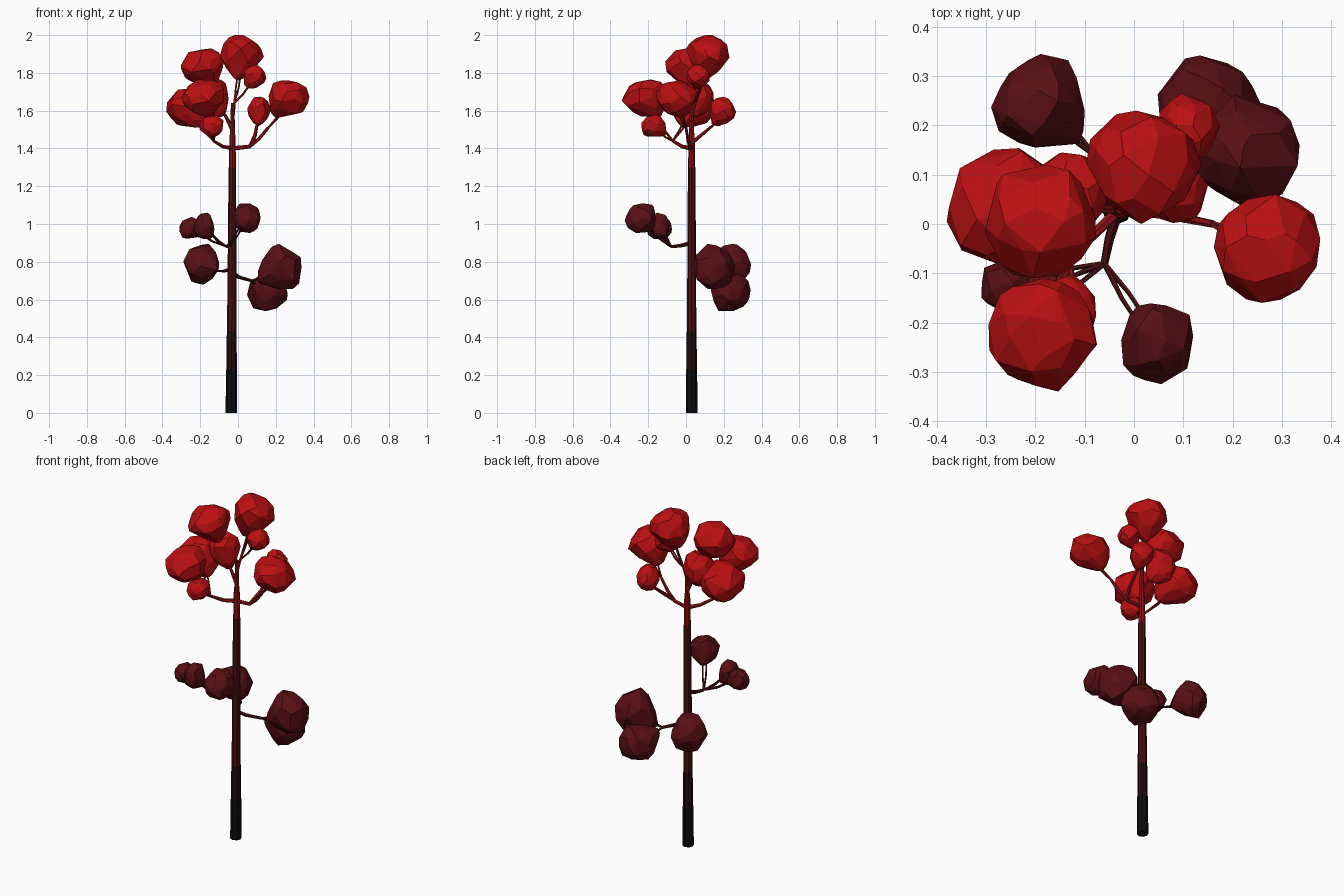
import bpy, bmesh, math, random
from mathutils import Vector

cube = bpy.data.objects.get("Cube")
if cube:
    bpy.data.objects.remove(cube, do_unlink=True)
random.seed(7)


def material(name, r, g, b):
    mat = bpy.data.materials.new(name)
    mat.use_nodes = True
    mat.diffuse_color = (r, g, b, 1)
    mat.node_tree.nodes["Principled BSDF"].inputs["Base Color"].default_value = (r, g, b, 1)
    return mat


BLACK = material("charred black", .004, .004, .005)
BROWN = material("blackened red", .015, .004, .005)
MAROON = material("dark bark red", .065, .005, .006)
DARK = material("dark leaf red", .1, .005, .007)
BARK = material("bright bark red", .26, .006, .007)
RED = material("bright leaf red", .5, .005, .006)


def finish(name, bm, mat):
    bmesh.ops.recalc_face_normals(bm, faces=bm.faces)
    mesh = bpy.data.meshes.new(name)
    bm.to_mesh(mesh)
    bm.free()
    mesh.materials.append(mat)
    obj = bpy.data.objects.new(name, mesh)
    bpy.context.collection.objects.link(obj)
    return obj


def tube(name, path, start, end, mat, sides=6):
    """Tapered faceted tube swept along a path of points."""
    pts = [Vector(p) for p in path]
    bm = bmesh.new()
    rings = []
    for i, p in enumerate(pts):
        along = pts[min(i + 1, len(pts) - 1)] - pts[max(i - 1, 0)]
        turn = Vector((0, 0, 1)).rotation_difference(along)
        radius = start + (end - start) * i / (len(pts) - 1)
        angles = [math.tau * k / sides for k in range(sides)]
        rings.append([bm.verts.new(p + turn @ Vector((math.cos(a), math.sin(a), 0)) * radius)
                      for a in angles])
    for low, high in zip(rings, rings[1:]):
        for k in range(sides):
            n = (k + 1) % sides
            bm.faces.new((low[k], low[n], high[n], high[k]))
    bm.faces.new(rings[0])
    bm.faces.new(rings[-1])
    return finish(name, bm, mat)


def clump(name, centre, half, stem, mat):
    """Faceted leaf mass, narrowed towards its stem and fitted to its extents."""
    count = 46
    pts = []
    for i in range(count):
        z = 1 - 2 * (i + .5) / count
        a = i * math.pi * (3 - math.sqrt(5))
        ring = math.sqrt(1 - z * z)
        p = Vector((ring * math.cos(a), ring * math.sin(a), z))
        p += Vector([random.uniform(-.17, .17) for _ in range(3)])
        p = p.normalized() * random.uniform(.94, 1.06)
        t = p.dot(stem)
        side = p - stem * t
        pts.append(stem * t + side * (1 - .5 * max(0, t + .1)))
    low = [min(p[k] for p in pts) for k in range(3)]
    high = [max(p[k] for p in pts) for k in range(3)]
    bm = bmesh.new()
    for p in pts:
        bm.verts.new([centre[k] + half[k] * (2 * (p[k] - low[k]) / (high[k] - low[k]) - 1)
                      for k in range(3)])
    hull = bmesh.ops.convex_hull(bm, input=bm.verts)
    loose = set(hull["geom_interior"] + hull["geom_unused"])
    bmesh.ops.delete(bm, geom=[v for v in loose if isinstance(v, bmesh.types.BMVert)],
                     context="VERTS")
    # Merge nearly flat neighbours into larger facets
    bmesh.ops.dissolve_limit(bm, angle_limit=math.radians(9), verts=bm.verts, edges=bm.edges)
    return finish(name, bm, mat)


# Trunk in stacked colour bands
def trunk_at(z):
    return (-.035 + .004 * z, .03, z)


bands = [("trunk_base", 0, .23, .031, .029, BLACK),
         ("trunk_lower", .23, .43, .028, .026, BROWN),
         ("trunk_middle", .43, 1.3, .025, .02, MAROON),
         ("trunk_upper", 1.3, 1.47, .019, .016, BARK),
         ("trunk_tip", 1.47, 1.64, .014, .009, BARK)]
for name, z0, z1, r0, r1, mat in bands:
    tube(name, [trunk_at(z0), trunk_at(z1)], r0, r1, mat, sides=8)

# Main branches: the last point of each is the fork its twigs grow from
branches = {
    "right_high": ([trunk_at(1.4), (.06, .02, 1.41), (.11, .01, 1.45), (.16, 0, 1.51)], BARK),
    "back_high": ([(.07, .02, 1.42), (.09, .08, 1.47), (.1, .14, 1.52)], BARK),
    "left_high": ([trunk_at(1.4), (-.08, -.02, 1.41), (-.13, -.07, 1.44)], BARK),
    "crown": ([trunk_at(1.58), (-.02, .05, 1.64)], BARK),
    "crown_left": ([trunk_at(1.5), (-.07, .03, 1.58)], BARK),
    "front_low": ([trunk_at(.9), (-.05, -.03, .885), (-.06, -.08, .88)], MAROON),
    "right_low": ([trunk_at(.75), (.0, .07, .72), (.07, .12, .7)], MAROON),
    "back_low": ([trunk_at(.76), (-.06, .09, .755), (-.08, .14, .75)], MAROON),
}
for name, (path, mat) in branches.items():
    tube("branch_" + name, path, .012, .008, mat)

# Leaf clumps: fork, centre, half extents
crown = [
    ("crown", (.02, .115, 1.88), (.117, .115, .12)),
    ("crown_left", (-.19, .005, 1.825), (.113, .115, .105)),
    ("left_high", (-.265, .037, 1.615), (.115, .117, .105)),
    ("left_high", (-.185, -.225, 1.665), (.11, .115, .1)),
    ("right_high", (.27, -.05, 1.66), (.108, .11, .1)),
    ("crown", (.09, .065, 1.78), (.06, .063, .063)),
    ("back_high", (.112, .195, 1.597), (.063, .07, .077)),
    ("left_high", (-.14, -.17, 1.52), (.063, .067, .058)),
    ("crown_left", (-.135, .06, 1.665), (.085, .085, .1)),
]
lower = [
    ("back_low", (-.195, .25, .787), (.095, .095, .108)),
    ("right_low", (.22, .15, .775), (.116, .112, .12)),
    ("right_low", (.155, .235, .638), (.107, .107, .098)),
    ("front_low", (.047, -.243, 1.03), (.073, .082, .078)),
    ("front_low", (-.25, -.13, .98), (.06, .055, .058)),
    ("front_low", (-.18, -.15, .99), (.055, .063, .07)),
]
for label, group, leaf, bark in (("crown", crown, RED, BARK), ("lower", lower, DARK, MAROON)):
    for i, (fork, centre, half) in enumerate(group, 1):
        c, f = Vector(centre), Vector(branches[fork][0][-1])
        stem = (f - c).normalized()
        clump(f"{label}_leaf_clump_{i}", c, half, stem, leaf)
        # Pair of thin twigs, sagging slightly, from the fork into the clump
        sideways = stem.cross(Vector((0, 0, 1))).normalized() * .009
        for j, sign in enumerate((-1, 1), 1):
            middle = f.lerp(c, .4) + sideways * sign - Vector((0, 0, .012))
            tube(f"{label}_twig_{i}_{j}", [f, middle, c + sideways * sign], .006, .004, bark, sides=5)
